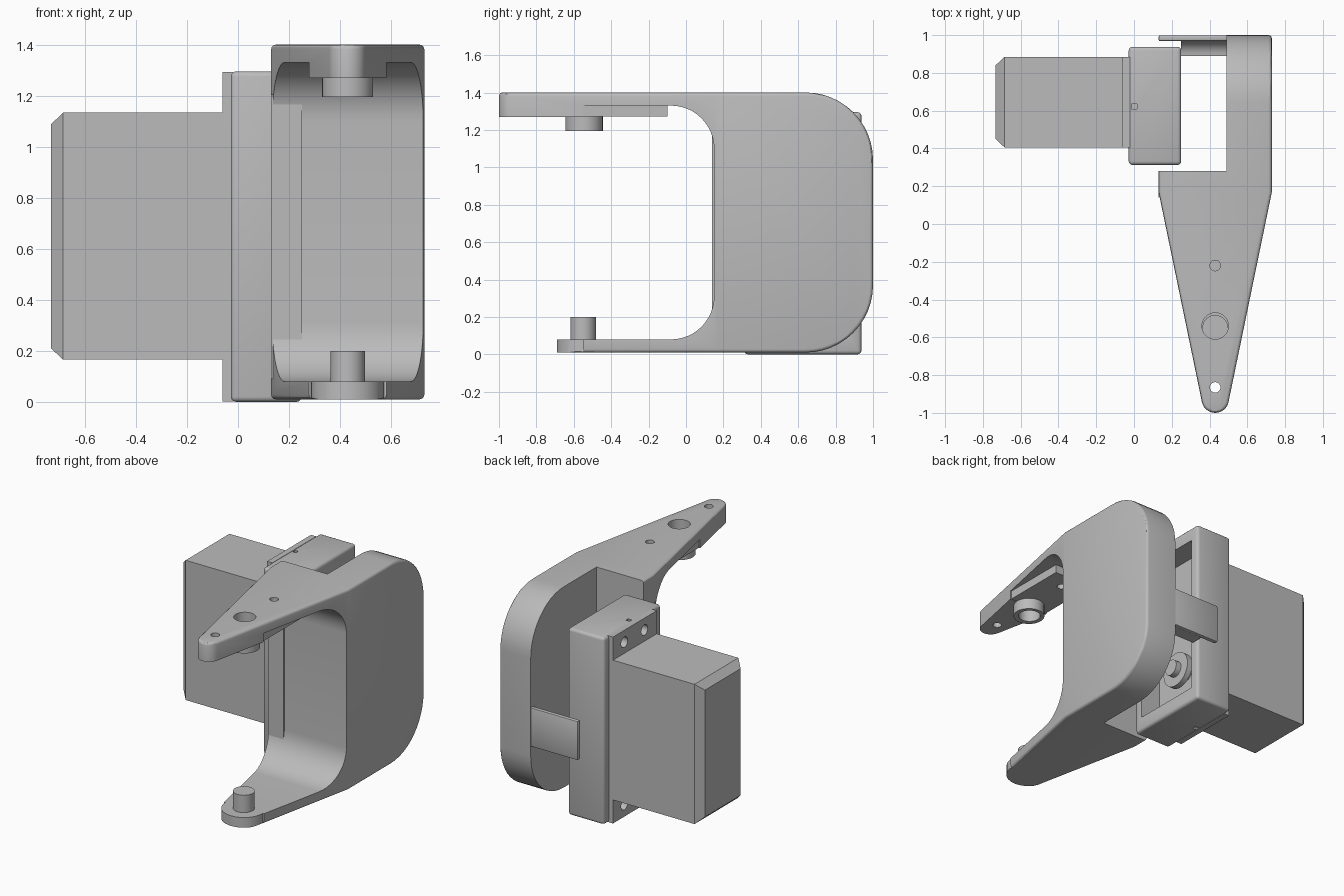
import bpy, bmesh, math
from mathutils import Matrix, Vector

if "Cube" in bpy.data.objects:
    bpy.data.objects.remove(bpy.data.objects["Cube"])

GREY = bpy.data.materials.new("light_grey")
GREY.diffuse_color = (0.5, 0.5, 0.5, 1)
GREY.use_nodes = True
GREY.node_tree.nodes["Principled BSDF"].inputs["Base Color"].default_value = GREY.diffuse_color


def finish(name, bm):
    bmesh.ops.recalc_face_normals(bm, faces=bm.faces)
    me = bpy.data.meshes.new(name)
    bm.to_mesh(me)
    bm.free()
    me.materials.append(GREY)
    ob = bpy.data.objects.new(name, me)
    bpy.context.collection.objects.link(ob)
    return ob


def prism(name, pts, axis, a, b):
    """Extrude a 2D outline: axis 'x' takes (y, z) points, axis 'z' takes (x, y) points."""
    bm = bmesh.new()
    co = [(a, p, q) if axis == 'x' else (p, q, a) for p, q in pts]
    face = bm.faces.new([bm.verts.new(c) for c in co])
    new = bmesh.ops.extrude_face_region(bm, geom=[face])["geom"]
    d = Vector((b - a, 0, 0)) if axis == 'x' else Vector((0, 0, b - a))
    bmesh.ops.translate(bm, vec=d, verts=[v for v in new if isinstance(v, bmesh.types.BMVert)])
    return finish(name, bm)


def box(name, x0, x1, y0, y1, z0, z1):
    return prism(name, [(x0, y0), (x1, y0), (x1, y1), (x0, y1)], 'z', z0, z1)


def cyl(name, axis, p, q, r, a, b, n=32):
    return prism(name, arc(p, q, r, 0, 360, n)[:-1], axis, a, b)


def arc(cx, cy, r, a0, a1, n=12):
    return [(cx + r * math.cos(math.radians(a0 + (a1 - a0) * i / n)),
             cy + r * math.sin(math.radians(a0 + (a1 - a0) * i / n))) for i in range(n + 1)]


def apply_mod(ob, mod):
    bpy.context.view_layer.objects.active = ob
    bpy.ops.object.modifier_apply(modifier=mod.name)


def boolean(ob, tool, op='DIFFERENCE'):
    m = ob.modifiers.new("cut", 'BOOLEAN')
    m.operation, m.object, m.solver = op, tool, 'EXACT'
    apply_mod(ob, m)
    bpy.data.objects.remove(tool)


def bevel(ob, width, segments=3):
    m = ob.modifiers.new("round", 'BEVEL')
    m.width, m.segments, m.use_clamp_overlap = width, segments, False
    m.limit_method, m.angle_limit = 'ANGLE', math.radians(50)
    apply_mod(ob, m)


# Bracket: rounded side outline crossed with the tapered plan outline
CX = 0.43
side = [(-1.2, 0.01), *arc(0.64, 0.37, 0.36, -90, 0), *arc(0.64, 1.04, 0.36, 0, 90), (-1.2, 1.4)]
plan = [(0.13, 1.2), (0.13, 0.17), *arc(CX, -0.928, 0.072, 190, 350), (0.73, 0.17), (0.73, 1.2)]
bracket = prism("bracket", side, 'x', 0, 1)
boolean(bracket, prism("plan_cutter", plan, 'z', -0.2, 1.6), 'INTERSECT')
bevel(bracket, 0.018)

# Opening between the arms, with a thicker upper tip
opening = [(-1.3, 0.08), *arc(-0.08, 0.31, 0.23, -90, 0), *arc(-0.08, 1.1, 0.23, 0, 90),
           (-0.55, 1.33), (-0.55, 1.27), (-1.3, 1.27)]
boolean(bracket, prism("opening_cutter", opening, 'x', -0.2, 1.2))
# Space for the motor
boolean(bracket, box("motor_space_cutter", 0, 0.49, 0.28, 1.3, -0.2, 1.6))
# Shorter round tip on the lower arm
tip = [(0.1, -0.548), *arc(CX, -0.548, 0.143, 180, 360, 20), (0.76, -0.548), (0.76, -1.2), (0.1, -1.2)]
boolean(bracket, prism("lower_tip_cutter", tip, 'z', -0.2, 0.6))

# Pad and hollow boss under the upper arm
pad = box("upper_arm_pad", CX - 0.145, CX + 0.145, -0.56, -0.1, 1.272, 1.335)
boss = cyl("upper_boss", 'z', CX, -0.545, 0.1, 1.195, 1.34)
for part in (bracket, pad, boss):
    boolean(part, cyl("pivot_cutter", 'z', CX, -0.54, 0.07, 1.1, 1.5))
for part, y in ((bracket, -0.865), (bracket, -0.22), (pad, -0.22)):
    boolean(part, cyl("hole_cutter", 'z', CX, y, 0.028, 1.1, 1.5, 20))

# Pivot pin on the lower arm
cyl("lower_pin", 'z', CX, -0.55, 0.068, 0.06, 0.2)

# Plate on the inner wall beside the motor
box("wall_plate", 0.13, 0.25, 0.14, 0.2, 0.09, 1.205)

# Retaining strap behind the motor, with its curved gusset
strap = box("strap", 0.13, 0.52, 0.968, 0.999, 0.43, 0.7)
bevel(strap, 0.008, 2)
gusset = [(0.975, 0.43), (0.89, 0.43), *arc(0.89, 0.52, 0.08, -90, 0, 8), (0.975, 0.52)]
prism("strap_gusset", gusset, 'x', 0.25, 0.5)

# Motor flange: hollow tray open towards the bracket
flange = box("motor_flange", -0.028, 0.25, 0.312, 0.938, 0, 1.295)
bevel(flange, 0.02)
boolean(flange, box("tray_cutter", 0.1, 0.4, 0.375, 0.875, 0.1, 1.2))

# Ear plate with four screw holes
ears = box("motor_ears", -0.06, -0.02, 0.405, 0.885, 0.002, 1.293)
for y in (0.54, 0.76):
    for z in (0.085, 1.21):
        for part in (ears, flange):
            boolean(part, cyl("screw_cutter", 'x', y, z, 0.036, -0.2, 0.06, 20))
for z in (0, 1.295):
    boolean(flange, box("notch_cutter", -0.012, 0.016, 0.61, 0.636, z - 0.03, z + 0.03))

# Motor body with chamfered end
bm = bmesh.new()
rings = []
for x, c in ((-0.04, 0), (-0.685, 0), (-0.733, 0.045)):
    y0, y1, z0, z1 = 0.405 + c, 0.885 - c, 0.165 + c, 1.133 - c
    rings.append([bm.verts.new((x, y, z)) for y, z in ((y0, z0), (y1, z0), (y1, z1), (y0, z1))])
for a, b in zip(rings, rings[1:]):
    for i in range(4):
        j = (i + 1) % 4
        bm.faces.new((a[i], a[j], b[j], b[i]))
bm.faces.new(rings[0])
bm.faces.new(rings[-1])
finish("motor_body", bm)

# Output horn inside the tray
cyl("output_horn", 'x', 0.645, 0.36, 0.12, 0.15, 0.19)
cyl("output_shaft", 'x', 0.645, 0.36, 0.055, 0.09, 0.23, 24)

# Smooth curved faces, keep edges sharp
for ob in bpy.context.scene.objects:
    ob.select_set(True)
bpy.context.view_layer.objects.active = bracket
bpy.ops.object.shade_smooth_by_angle(angle=math.radians(30))
